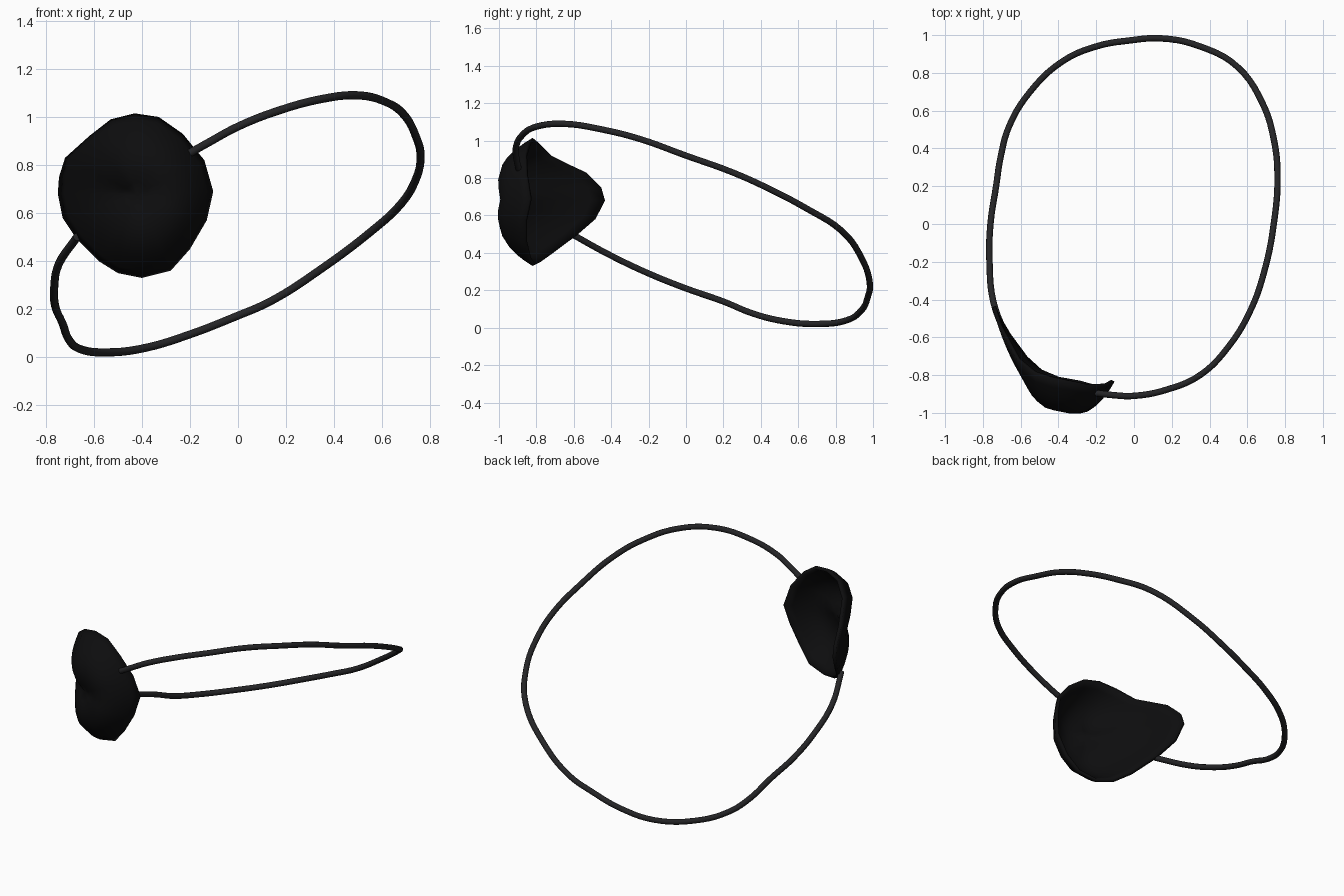
import bpy, bmesh
from mathutils import Vector

if "Cube" in bpy.data.objects:
    bpy.data.objects.remove(bpy.data.objects["Cube"])


def material(name, v):
    m = bpy.data.materials.new(name)
    m.diffuse_color = (v, v, v * 1.1, 1)
    m.use_nodes = True
    m.node_tree.nodes["Principled BSDF"].inputs["Base Color"].default_value = m.diffuse_color
    return m


# Strap: a thin tube that loops round and ends at both sides of the patch
path = [(-0.20, -0.895, 0.85), (-0.12, -0.905, 0.895), (0, -0.91, 0.96),
        (0.18, -0.875, 1.03), (0.35, -0.80, 1.075), (0.50, -0.65, 1.09),
        (0.62, -0.45, 1.06), (0.69, -0.25, 1.01), (0.74, 0, 0.92),
        (0.76, 0.25, 0.83), (0.74, 0.45, 0.74), (0.68, 0.64, 0.64),
        (0.55, 0.83, 0.52), (0.35, 0.94, 0.37), (0.14, 0.983, 0.235),
        (-0.02, 0.972, 0.165), (-0.20, 0.94, 0.095), (-0.38, 0.86, 0.04),
        (-0.55, 0.70, 0.02), (-0.66, 0.52, 0.035), (-0.705, 0.36, 0.075),
        (-0.73, 0.20, 0.14), (-0.76, 0, 0.21), (-0.765, -0.20, 0.29),
        (-0.745, -0.41, 0.39), (-0.67, -0.61, 0.50)]
curve = bpy.data.curves.new("strap", 'CURVE')
curve.dimensions = '3D'
curve.bevel_depth = 0.017
curve.bevel_resolution = 3
curve.resolution_u = 5
curve.use_fill_caps = True
spline = curve.splines.new('BEZIER')
spline.bezier_points.add(len(path) - 1)
for bp, co in zip(spline.bezier_points, path):
    bp.co = co
    bp.handle_left_type = bp.handle_right_type = 'AUTO'
strap = bpy.data.objects.new("strap", curve)
bpy.context.collection.objects.link(strap)
curve.materials.append(material("strap_black", 0.018))

# Patch: rim outline drawn into a domed shell
rim = [(-0.103, -0.835, 0.69), (-0.14, -0.855, 0.82), (-0.23, -0.86, 0.93),
       (-0.33, -0.84, 1.00), (-0.43, -0.82, 1.015), (-0.53, -0.79, 0.99),
       (-0.62, -0.72, 0.92), (-0.72, -0.54, 0.83), (-0.745, -0.46, 0.75),
       (-0.75, -0.44, 0.68), (-0.73, -0.49, 0.58), (-0.67, -0.59, 0.49),
       (-0.58, -0.71, 0.40), (-0.50, -0.78, 0.35), (-0.40, -0.82, 0.33),
       (-0.28, -0.84, 0.36), (-0.20, -0.86, 0.45), (-0.13, -0.86, 0.57)]
center = Vector((-0.42, -0.635, 0.68))
bulge = 0.31
bm = bmesh.new()
rings = []
for t in (0.15, 0.3, 0.45, 0.6, 0.72, 0.83, 0.92, 1.0):
    ring = []
    for p in rim:
        co = center.lerp(Vector(p), t)
        co.y -= bulge * (1 - t ** 2.5)
        ring.append(bm.verts.new(co))
    rings.append(ring)
tip = bm.verts.new(center - Vector((0, bulge, 0)))
n = len(rim)
for i in range(n):
    j = (i + 1) % n
    bm.faces.new((tip, rings[0][i], rings[0][j]))
    for a, b in zip(rings, rings[1:]):
        bm.faces.new((a[i], b[i], b[j], a[j]))
mesh = bpy.data.meshes.new("patch")
bm.to_mesh(mesh)
bm.free()
patch = bpy.data.objects.new("patch", mesh)
bpy.context.collection.objects.link(patch)
mesh.materials.append(material("patch_black", 0.004))
shell = patch.modifiers.new("thickness", 'SOLIDIFY')
shell.thickness = 0.02
shell.offset = -1

# Smooth shading, keeping the rim edge crisp
bpy.ops.object.select_all(action='DESELECT')
patch.select_set(True)
bpy.context.view_layer.objects.active = patch
bpy.ops.object.shade_smooth_by_angle(angle=0.7)
